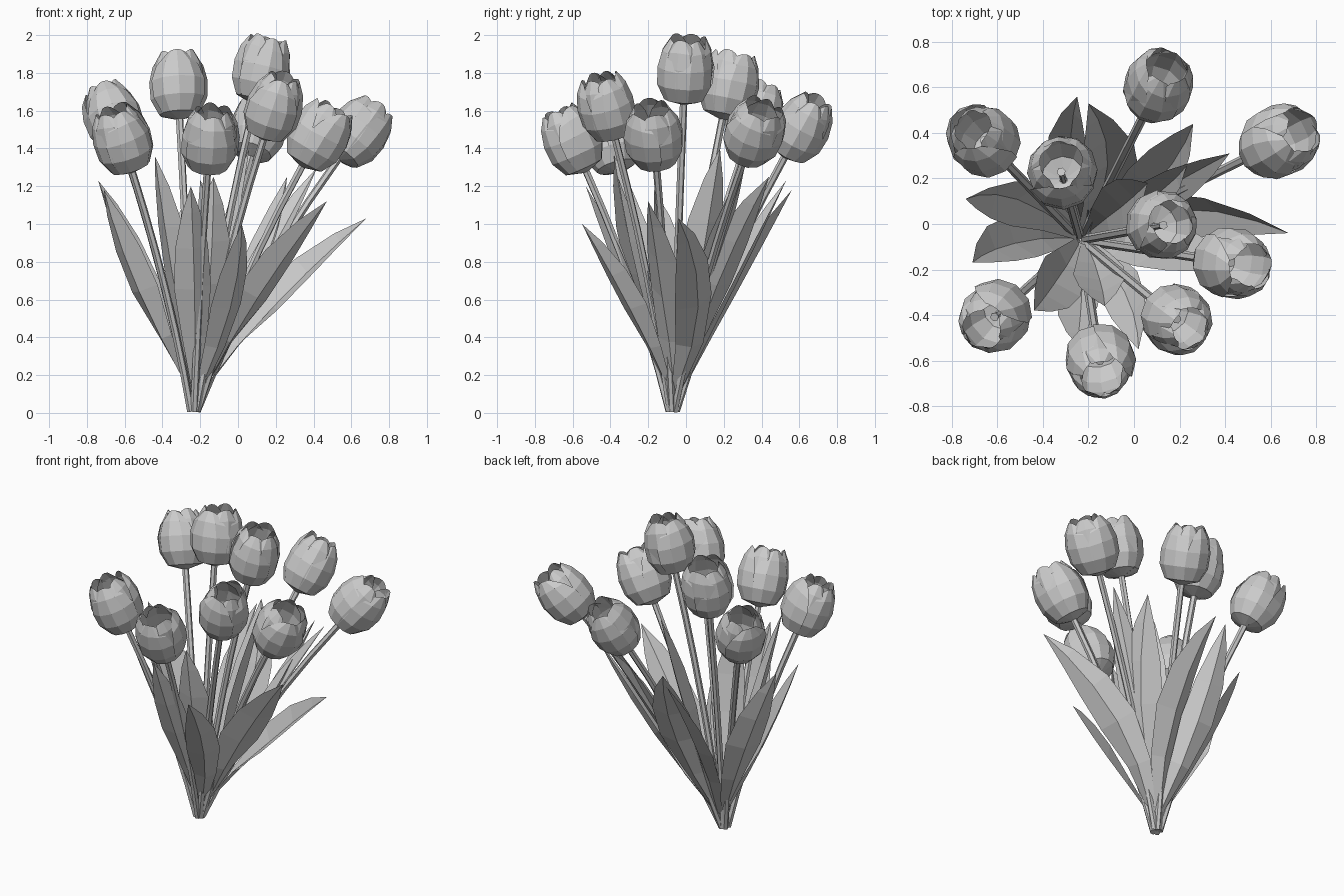
import bpy, bmesh, math, random
from mathutils import Vector

if "Cube" in bpy.data.objects:
    bpy.data.objects.remove(bpy.data.objects["Cube"])

random.seed(4)
ROOT = Vector((-0.235, -0.07, 0.01))


def make_object(name, verts, faces):
    mesh = bpy.data.meshes.new(name)
    mesh.from_pydata(verts, [], faces)
    bm = bmesh.new()
    bm.from_mesh(mesh)
    bmesh.ops.remove_doubles(bm, verts=bm.verts, dist=0.0002)
    bm.to_mesh(mesh)
    bm.free()
    obj = bpy.data.objects.new(name, mesh)
    bpy.context.collection.objects.link(obj)
    return obj


def grid_faces(rows, cols, start=0):
    return [(start + r * cols + c, start + r * cols + c + 1,
             start + (r + 1) * cols + c + 1, start + (r + 1) * cols + c)
            for r in range(rows - 1) for c in range(cols - 1)]


def bezier(a, b, c, t):
    return a * (1 - t) ** 2 + b * 2 * t * (1 - t) + c * t * t


def bend_point(a, c, h, v):
    d = c - a
    return a + Vector((d.x * h, d.y * h, d.z * v))


# Six-sided tapered tube along a list of points
def tube(name, points, radii, sides=6):
    verts, faces = [], []
    for i, p in enumerate(points):
        d = points[min(i + 1, len(points) - 1)] - points[max(i - 1, 0)]
        q = d.to_track_quat('Z', 'Y')
        for k in range(sides):
            a = math.tau * k / sides
            verts.append(p + q @ Vector((math.cos(a), math.sin(a), 0)) * radii[i])
    for i in range(len(points) - 1):
        for k in range(sides):
            n = (k + 1) % sides
            faces.append((i * sides + k, i * sides + n,
                          (i + 1) * sides + n, (i + 1) * sides + k))
    faces.append(tuple(reversed(range(sides))))
    faces.append(tuple(range(len(verts) - sides, len(verts))))
    make_object(name, verts, faces)


# Cupped bloom: three outer and three inner petals
# rows are (radius, height, half angle in degrees, edge drop)
PETAL = [(0.018, 0.0, 60, 0), (0.108, 0.028, 60, 0), (0.152, 0.11, 63, 0),
         (0.158, 0.205, 62, 0.005), (0.138, 0.295, 52, 0.02), (0.100, 0.358, 26, 0.015)]


def bloom(name, base, axis, spin):
    q = axis.to_track_quat('Z', 'Y')
    verts, faces = [], []
    for p in range(6):
        inner = p % 2
        mid = spin + p * math.pi / 3
        scale = 0.92 if inner else 1.0
        lean = random.uniform(-0.02, 0.014)
        start = len(verts)
        for r, h, half, drop in PETAL:
            for c in range(5):
                u = c / 2 - 1
                a = mid + u * math.radians(half)
                rad = r * scale * (1 - 0.03 * u * u) + lean * h / 0.38
                verts.append(base + q @ Vector((rad * math.cos(a), rad * math.sin(a),
                                                h + 0.008 * inner - drop * u * u)))
        faces += grid_faces(len(PETAL), 5, start)
    make_object(name, verts, faces)


# Folded pointed leaf on a curved midrib, bowed sideways and twisted
LEAF = [(0, 0.024), (0.25, 0.075), (0.48, 0.112), (0.68, 0.1), (0.86, 0.055), (1, 0)]


def leaf(name, tip, bend, width, twist, bow):
    flat = Vector((tip.x - ROOT.x, tip.y - ROOT.y, 0)).normalized()
    side = Vector((-flat.y, flat.x, 0))
    base = ROOT + flat * 0.03 + Vector((0.015, 0.015, 0.1))
    ctrl = bend_point(base, tip, bend, 0.55) + side * bow
    verts = []
    for t, w in LEAF:
        p = bezier(base, ctrl, tip, t)
        tan = ((ctrl - base) * (1 - t) + (tip - ctrl) * t).normalized()
        across = (side - tan * side.dot(tan)).normalized()
        out = across.cross(tan)
        a = twist * min(1, t * 2)
        s = across * math.cos(a) + out * math.sin(a)
        n = s.cross(tan)
        if n.dot(out) < 0:
            n = -n
        w *= width
        verts += [p - s * w - n * w * 0.2, p + n * w * 0.2, p + s * w - n * w * 0.2]
    make_object(name, verts, grid_faces(len(LEAF), 3))


# Flowers: bloom centres
FLOWERS = [(0.11, 0.61, 1.51), (-0.66, 0.37, 1.57), (-0.32, 0.23, 1.735),
           (0.635, 0.36, 1.485), (0.13, -0.005, 1.815), (0.43, -0.17, 1.465),
           (0.19, -0.42, 1.62), (-0.615, -0.41, 1.445), (-0.15, -0.605, 1.445)]
for i, centre in enumerate(FLOWERS, 1):
    c = Vector(centre)
    flat = Vector((c.x - ROOT.x, c.y - ROOT.y, 0))
    foot = ROOT + flat.normalized() * 0.02
    axis = (c - bend_point(foot, c, 0.36, 0.5)).normalized()
    base = c - axis * 0.185
    ctrl = bend_point(foot, base, 0.35, 0.5)
    path = [bezier(foot, ctrl, base, k / 6) for k in range(7)]
    tube(f"stem_{i}", path, [0.02] * 7)
    tube(f"pistil_{i}", [base, base + axis * 0.15, base + axis * 0.18],
         [0.014, 0.014, 0.02])
    bloom(f"bloom_{i}", base, axis, random.uniform(0, math.tau))

# Leaves: tip position, outward bend, width, twist, sideways bow
LEAVES = [((-0.25, 0.56, 1.18), 0.5, 0.9, 0.4, 0.1),
          ((-0.20, 0.53, 1.23), 0.5, 1.15, -0.3, -0.2),
          ((0.26, 0.44, 1.25), 0.5, 1.1, 0.2, -0.12),
          ((0.42, 0.31, 1.30), 0.45, 0.8, -0.3, 0),
          ((0.68, -0.04, 1.03), 0.38, 1.05, -0.6, 0.2),
          ((-0.74, 0.11, 1.23), 0.62, 1.0, 0.3, -0.12),
          ((-0.71, -0.17, 1.18), 0.62, 1.0, -0.5, -0.1),
          ((-0.44, -0.38, 1.36), 0.58, 1.05, 0.3, 0.03),
          ((-0.25, -0.53, 1.20), 0.55, 0.9, -0.3, 0),
          ((-0.13, -0.36, 1.25), 0.6, 1.0, 0.2, 0.03),
          ((0.02, -0.55, 1.0), 0.5, 0.9, -0.2, 0.1),
          ((0.47, -0.20, 1.12), 0.38, 1.1, 0.6, 0.02),
          ((0.06, 0.18, 1.40), 0.5, 1.0, 0.3, 0)]
for i, (tip, bend, width, twist, bow) in enumerate(LEAVES, 1):
    leaf(f"leaf_{i}", Vector(tip), bend, width, twist, bow)
